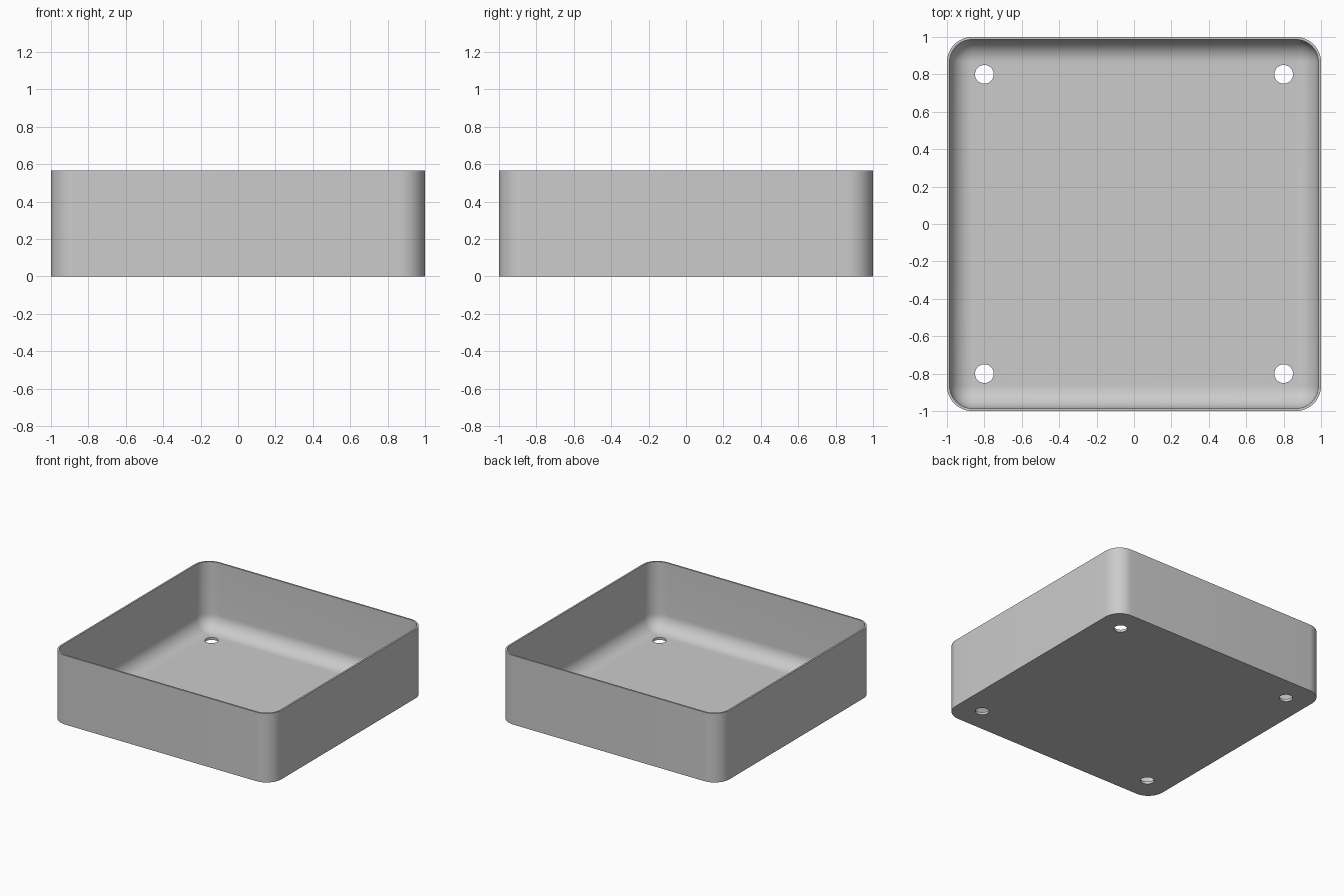
import bpy, bmesh, math

if "Cube" in bpy.data.objects:
    bpy.data.objects.remove(bpy.data.objects["Cube"])

HEIGHT = 0.565
WALL = 0.014
FLOOR = 0.02
CORNER = 0.135
FILLET = 0.12
HOLE_RADIUS = 0.05
HOLE_POS = 0.8
ARC = 12   # segments in each quarter arc

grey = bpy.data.materials.new("light_grey")
grey.use_nodes = True
colour = (0.6, 0.6, 0.6, 1)
grey.diffuse_color = colour
grey.node_tree.nodes["Principled BSDF"].inputs["Base Color"].default_value = colour


def rounded_ring(bm, half, radius, z):
    """Ring of vertices around a square with rounded corners."""
    ring = []
    for quarter in range(4):
        mid = math.radians(45 + 90 * quarter)
        cx = math.copysign(half - radius, math.cos(mid))
        cy = math.copysign(half - radius, math.sin(mid))
        for i in range(ARC + 1):
            a = math.radians(90) * (quarter + i / ARC)
            ring.append(bm.verts.new((cx + radius * math.cos(a),
                                      cy + radius * math.sin(a), z)))
    return ring


# Tray shell: outside wall, rim, inside wall, rounded inner edge, floor
bm = bmesh.new()
inner = 1 - WALL
profile = [(1, CORNER, 0), (1, CORNER, HEIGHT), (inner, CORNER - WALL, HEIGHT)]
for i in range(ARC + 1):
    a = math.radians(90) * i / ARC
    inset = FILLET * (1 - math.cos(a))
    profile.append((inner - inset, CORNER - WALL - inset,
                    FLOOR + FILLET * (1 - math.sin(a))))
rings = [rounded_ring(bm, *p) for p in profile]
for low, high in zip(rings, rings[1:]):
    for i in range(len(low)):
        j = (i + 1) % len(low)
        bm.faces.new((low[i], low[j], high[j], high[i]))
bm.faces.new(rings[0][::-1])
bm.faces.new(rings[-1])
bmesh.ops.recalc_face_normals(bm, faces=bm.faces)
mesh = bpy.data.meshes.new("tray")
bm.to_mesh(mesh)
bm.free()
tray = bpy.data.objects.new("tray", mesh)
bpy.context.collection.objects.link(tray)
mesh.materials.append(grey)

# Four round holes through the floor
cutters = []
for x in (-HOLE_POS, HOLE_POS):
    for y in (-HOLE_POS, HOLE_POS):
        bpy.ops.mesh.primitive_cylinder_add(vertices=48, radius=HOLE_RADIUS,
                                            depth=0.2, location=(x, y, 0))
        cutter = bpy.context.object
        cutter.name = "hole_cutter"
        cutter.hide_render = True
        cutter.data.materials.append(grey)
        cutters.append(cutter)
        cut = tray.modifiers.new("hole", "BOOLEAN")
        cut.operation = "DIFFERENCE"
        cut.solver = "EXACT"
        cut.object = cutter

bpy.ops.object.select_all(action="DESELECT")
tray.select_set(True)
bpy.context.view_layer.objects.active = tray
for cut in list(tray.modifiers):
    bpy.ops.object.modifier_apply(modifier=cut.name)
for cutter in cutters:
    bpy.data.objects.remove(cutter)
bpy.ops.object.shade_smooth_by_angle(angle=math.radians(35))
